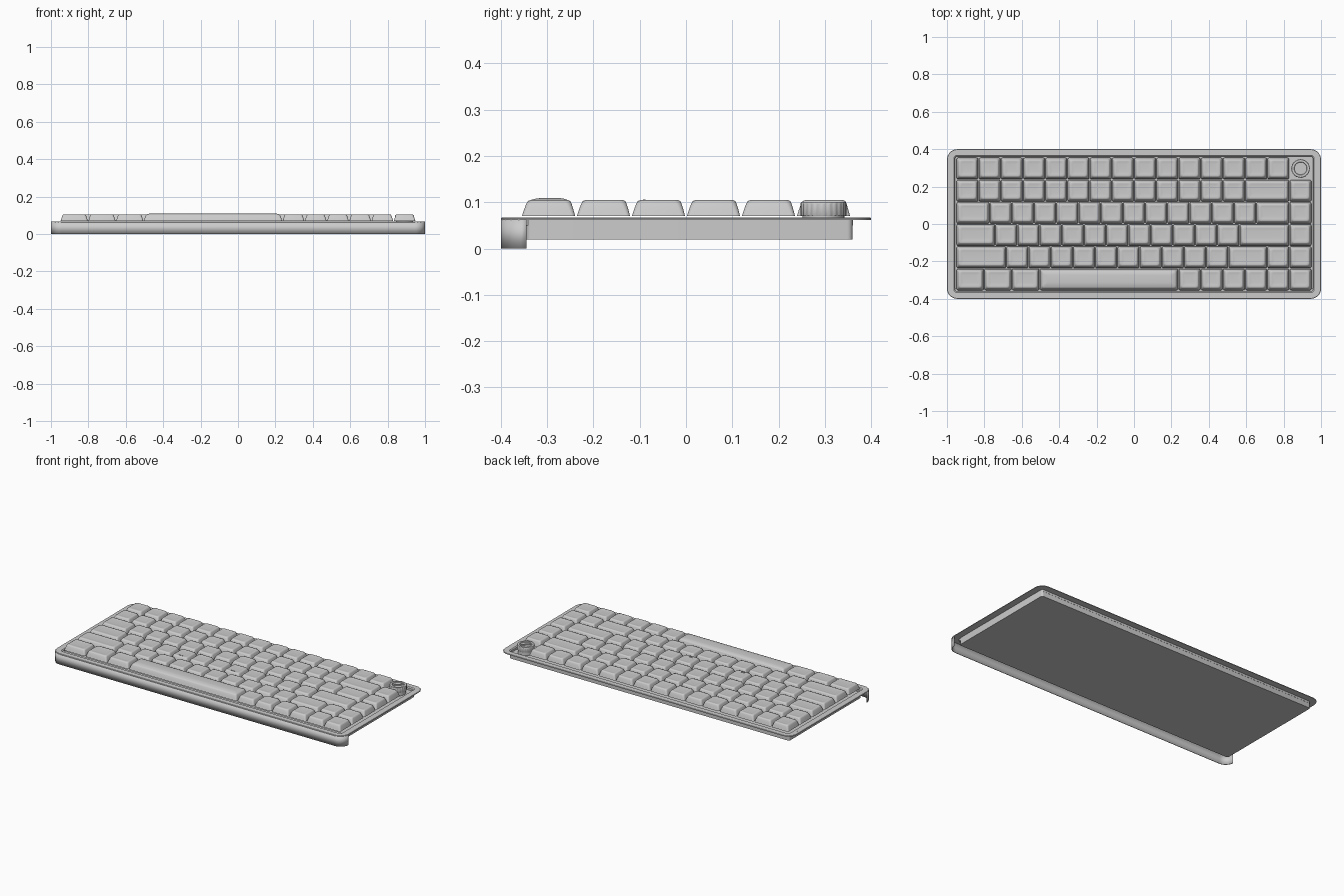
import bpy, bmesh
from math import cos, sin, pi, radians

if "Cube" in bpy.data.objects:
    bpy.data.objects.remove(bpy.data.objects["Cube"])

U = 0.11875          # one key unit
X0, Y0 = -0.95, 0.35625


def rounded_rect(x0, x1, y0, y1, r, z, n=5):
    pts = []
    for cx, cy, a0 in ((x1 - r, y1 - r, 0), (x0 + r, y1 - r, 90),
                       (x0 + r, y0 + r, 180), (x1 - r, y0 + r, 270)):
        for i in range(n + 1):
            a = radians(a0 + 90 * i / n)
            pts.append((cx + r * cos(a), cy + r * sin(a), z))
    return pts


def circle(cx, cy, r, z, n=64, rib=0.0):
    return [(cx + (r - rib * (i // 2 % 2)) * cos(2 * pi * i / n),
             cy + (r - rib * (i // 2 % 2)) * sin(2 * pi * i / n), z) for i in range(n)]


def finish(name, bm, angle=35):
    bmesh.ops.recalc_face_normals(bm, faces=bm.faces)
    me = bpy.data.meshes.new(name)
    bm.to_mesh(me)
    bm.free()
    ob = bpy.data.objects.new(name, me)
    bpy.context.collection.objects.link(ob)
    bpy.ops.object.select_all(action='DESELECT')
    ob.select_set(True)
    bpy.context.view_layer.objects.active = ob
    bpy.ops.object.shade_smooth_by_angle(angle=radians(angle))
    return ob


def loft(name, loops, angle=35):
    bm = bmesh.new()
    rings = [[bm.verts.new(p) for p in l] for l in loops]
    for a, b in zip(rings, rings[1:]):
        for i in range(len(a)):
            j = (i + 1) % len(a)
            bm.faces.new((a[i], a[j], b[j], b[i]))
    bm.faces.new(rings[0][::-1])
    bm.faces.new(rings[-1])
    return finish(name, bm, angle)


def box(name, loc, size, rot=0):
    sx, sy, sz = (s / 2 for s in size)
    ob = loft(name, [rounded_rect(-sx, sx, -sy, sy, min(sx, sy) * 0.6, z, 3) for z in (-sz, sz)])
    ob.location = loc
    ob.rotation_euler.z = rot
    return ob


# case: shallow tray, overhanging rim and key well
loft("case", [
    rounded_rect(-0.96, 0.96, -0.345, 0.36, 0.012, 0.02),
    rounded_rect(-0.96, 0.96, -0.345, 0.36, 0.012, 0.062),
    rounded_rect(-1, 1, -0.4, 0.4, 0.055, 0.062),
    rounded_rect(-1, 1, -0.4, 0.4, 0.055, 0.065),
    rounded_rect(-0.998, 0.998, -0.398, 0.398, 0.053, 0.067),
    rounded_rect(-0.962, 0.962, -0.367, 0.367, 0.015, 0.067),
    rounded_rect(-0.956, 0.956, -0.361, 0.361, 0.010, 0.062),
    rounded_rect(-0.956, 0.956, -0.361, 0.361, 0.010, 0.05)])

# front skirt: thin wall wrapping the two front corners
path = rounded_rect(-1, 1, -0.4, 0.4, 0.055, 0, 8)[18:]
bm = bmesh.new()
cols = [[bm.verts.new((x, y, z)) for z in (0.0, 0.063)] for x, y, _ in path]
for a, b in zip(cols, cols[1:]):
    bm.faces.new((a[0], b[0], b[1], a[1]))
skirt = finish("front_skirt", bm)
mod = skirt.modifiers.new("wall", 'SOLIDIFY')
mod.thickness = 0.004
mod.offset = -1


# keycaps: tapered, softly rounded, dished tops (space bar is domed)
def keycap(name, x, y, w, dome=False):
    x0, x1, y0, y1 = x + 0.002, x + w * U - 0.002, y - U + 0.002, y - 0.002
    prof = [(0, 0.070, 0.008), (0.004, 0.084, 0.010), (0.0085, 0.097, 0.012),
            (0.0115, 0.1025, 0.013), (0.016, 0.1045, 0.012)]
    prof += [(0.026, 0.1075, 0.008), (0.036, 0.109, 0.006)] if dome else \
            [(0.024, 0.103, 0.009), (0.036, 0.102, 0.006)]
    # tops sit slightly toward the back
    loft(name, [rounded_rect(x0 + i, x1 - i, y0 + i * 1.1, y1 - i * 0.9, r, z)
                for i, z, r in prof], 40)


ROWS = [[1] * 15,
        [1] * 13 + [2, 1],
        [1.5] + [1] * 12 + [1.5, 1],
        [1.75] + [1] * 11 + [2.25, 1],
        [2.25] + [1] * 10 + [1.75, 1, 1],
        [1.25] * 3 + [6.25] + [1] * 6]
for r, row in enumerate(ROWS):
    x = X0
    for c, w in enumerate(row):
        name = "space_bar" if w > 6 else f"key_row{r + 1}_{c + 1}"
        keycap(name, x, Y0 - r * U, w, w > 6)
        x += w * U

# homing bars
for side, u in (("left", 5.25), ("right", 8.25)):
    box(f"homing_bar_{side}", (X0 + u * U, Y0 - 3.76 * U, 0.1035), (0.026, 0.005, 0.004))

# rotary knob with ribbed side, recessed cap and diagonal marker
kx, ky = X0 + 15.5 * U, Y0 - 0.5 * U
loft("knob_base", [circle(kx, ky, 0.045, z) for z in (0.05, 0.072)])
loft("knob", [circle(kx, ky, 0.048, 0.070, 96, 0.001),
              circle(kx, ky, 0.050, 0.073, 96, 0.0015),
              circle(kx, ky, 0.050, 0.097, 96, 0.0015),
              circle(kx, ky, 0.047, 0.101, 96),
              circle(kx, ky, 0.035, 0.101, 96),
              circle(kx, ky, 0.033, 0.097, 96)], 30)
box("knob_marker", (kx, ky, 0.0985), (0.062, 0.012, 0.005), pi / 4)

# indicator lights on the left rim
for i in range(3):
    loft(f"indicator_{i + 1}", [circle(-0.979, 0.297 + i * 0.013, 0.003, z, 12) for z in (0.065, 0.0676)])
